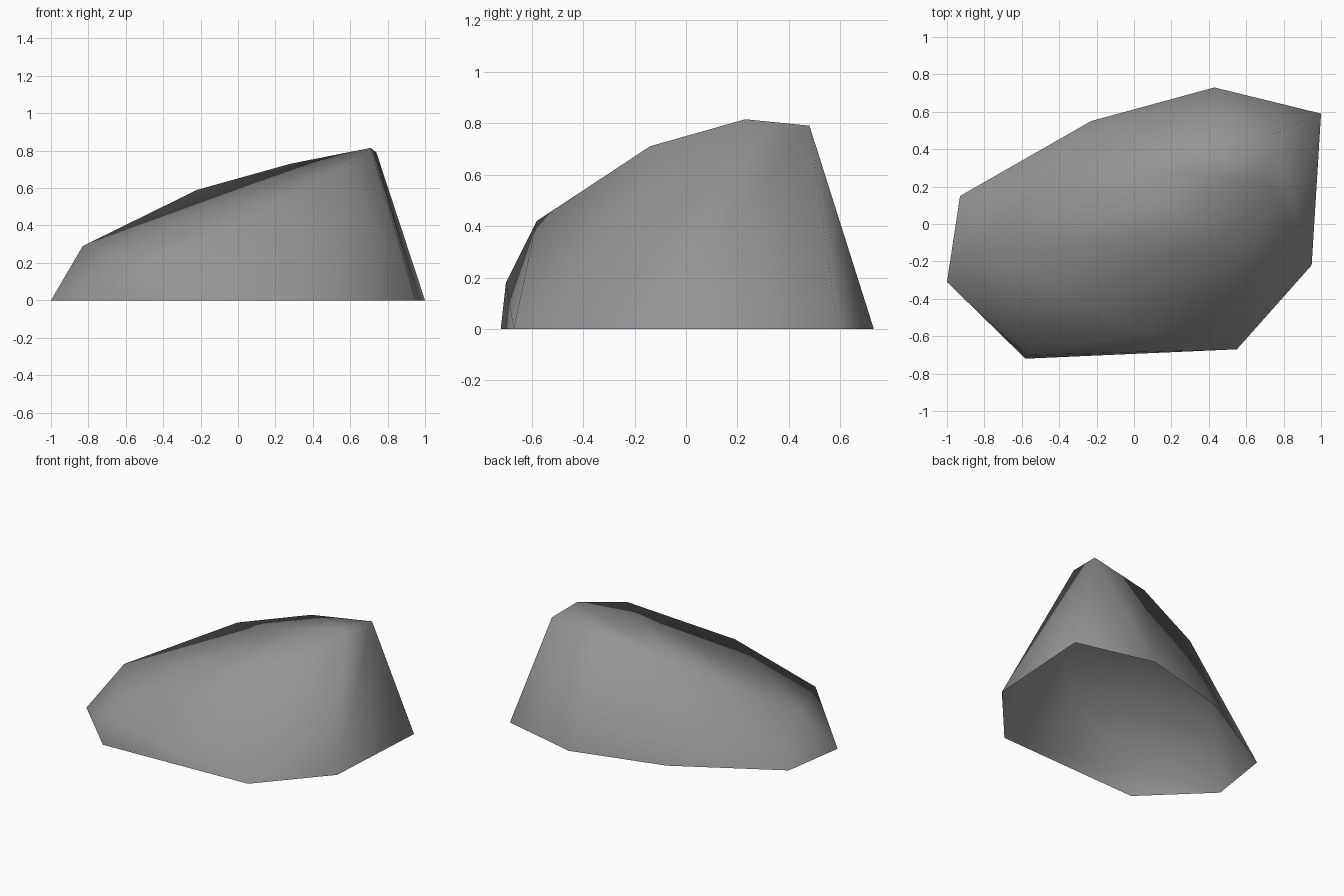
import bpy
import bmesh

cube = bpy.data.objects.get("Cube")
if cube:
    bpy.data.objects.remove(cube, do_unlink=True)

# Ground outline of the rock, counter-clockwise
BASE = [(1, .59), (.43, .73), (-.23, .55), (-.93, .15),
        (-1, -.31), (-.58, -.72), (.55, -.67), (.95, -.22)]
# Rim of the sloping top
RIM = [(.74, .48, .79), (.28, .44, .73), (-.22, .31, .59), (-.83, -.12, .29),
       (-.55, -.70, .18), (.01, -.58, .42), (.57, -.14, .71), (.71, .23, .815)]


def stone_material():
    mat = bpy.data.materials.new("stone grey")
    mat.use_nodes = True
    colour = (.30, .30, .30, 1)
    mat.diffuse_color = colour
    bsdf = next(n for n in mat.node_tree.nodes if n.type == "BSDF_PRINCIPLED")
    bsdf.inputs["Base Color"].default_value = colour
    return mat


# Rock: taut skin over the outline and rim, open underneath
bm = bmesh.new()
for x, y in BASE:
    bm.verts.new((x, y, 0))
for point in RIM:
    bm.verts.new(point)
bmesh.ops.convex_hull(bm, input=bm.verts[:])
bmesh.ops.recalc_face_normals(bm, faces=bm.faces[:])
underside = [f for f in bm.faces if all(v.co.z < .001 for v in f.verts)]
bmesh.ops.delete(bm, geom=underside, context="FACES")
for face in bm.faces:
    face.smooth = True

mesh = bpy.data.meshes.new("rock")
bm.to_mesh(mesh)
bm.free()
mesh.materials.append(stone_material())
rock = bpy.data.objects.new("rock", mesh)
bpy.context.collection.objects.link(rock)
